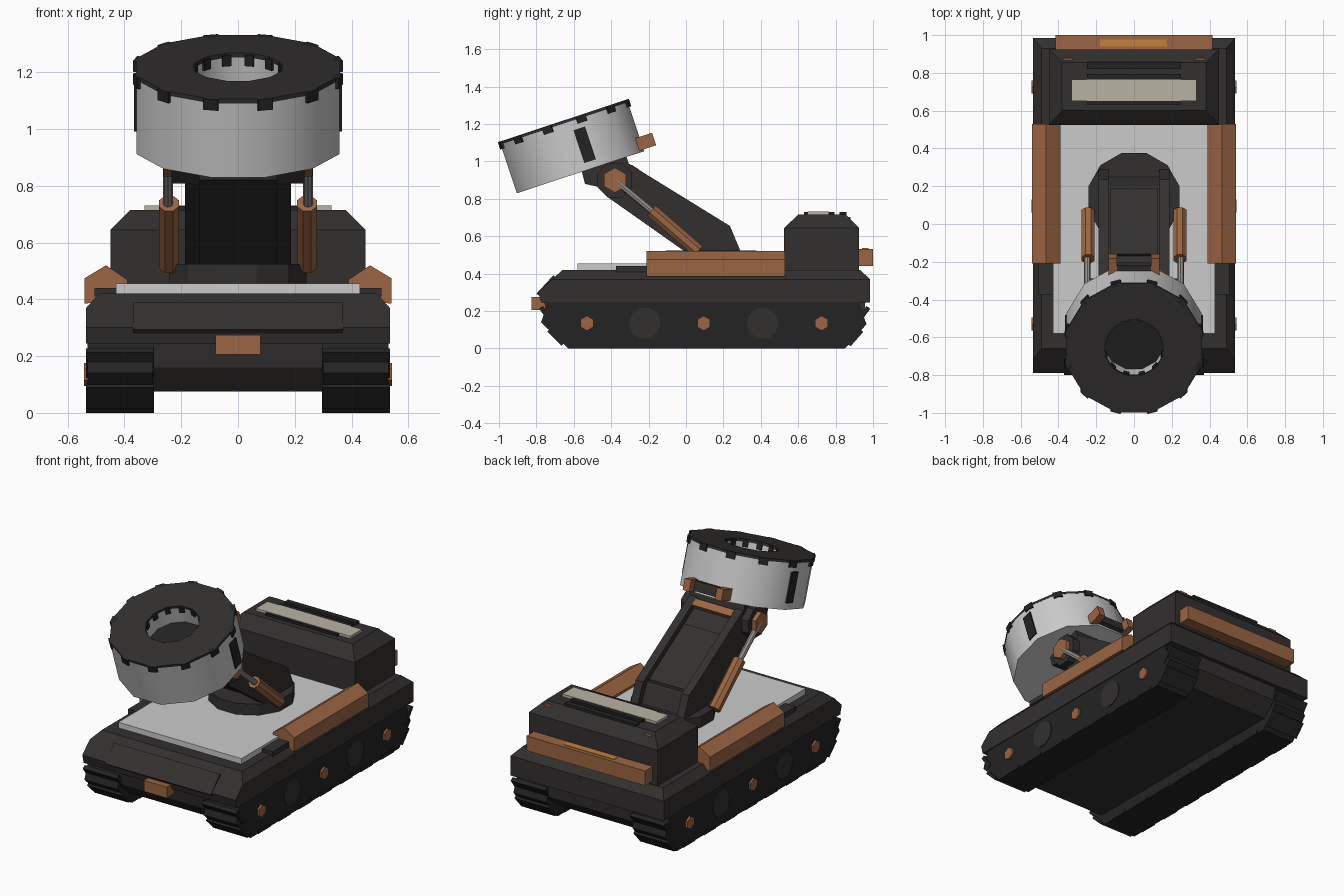
import bpy, bmesh
from math import radians, sin, cos, pi, atan2
from mathutils import Matrix, Vector

if "Cube" in bpy.data.objects:
    bpy.data.objects.remove(bpy.data.objects["Cube"])


def mat(name, rgb):
    m = bpy.data.materials.new(name)
    m.diffuse_color = (*rgb, 1)
    m.use_nodes = True
    m.node_tree.nodes["Principled BSDF"].inputs["Base Color"].default_value = m.diffuse_color
    return m


DARK = mat("dark_metal", (.032, .029, .028))
BLACK = mat("track_black", (.018, .017, .017))
RUST = mat("rust_orange", (.33, .13, .055))
AMBER = mat("amber", (.55, .22, .04))
BEIGE = mat("beige", (.48, .45, .37))
STEEL = mat("steel", (.3, .29, .27))


def make(name, verts, faces, m=None, mtx=None, smooth=False):
    me = bpy.data.meshes.new(name)
    bm = bmesh.new()
    vs = [bm.verts.new(v) for v in verts]
    for f in faces:
        bm.faces.new([vs[i] for i in f])
    if mtx:
        bm.transform(mtx)
    bmesh.ops.recalc_face_normals(bm, faces=bm.faces)
    bm.to_mesh(me)
    bm.free()
    ob = bpy.data.objects.new(name, me)
    bpy.context.collection.objects.link(ob)
    if m:
        me.materials.append(m)
    if smooth:
        bpy.ops.object.select_all(action='DESELECT')
        bpy.context.view_layer.objects.active = ob
        ob.select_set(True)
        bpy.ops.object.shade_smooth_by_angle(angle=radians(40))
    return ob


def loft(name, loops, m=None, mtx=None, smooth=False, closed=False):
    """Skin equal-sized loops; cap the ends, or close into a ring."""
    n, k = len(loops[0]), len(loops)
    faces = [(a * n + i, a * n + (i + 1) % n,
              (a + 1) % k * n + (i + 1) % n, (a + 1) % k * n + i)
             for a in range(k if closed else k - 1) for i in range(n)]
    if not closed:
        faces += [tuple(range(n)), tuple(range((k - 1) * n, k * n))]
    return make(name, [p for l in loops for p in l], faces, m, mtx, smooth)


def box(name, x0, x1, y0, y1, z0, z1, m=None, mtx=None):
    return stack(name, [(x0, x1, y0, y1, z0), (x0, x1, y0, y1, z1)], m, mtx)


def stack(name, levels, m=None, mtx=None):
    return loft(name, [[(a, c, z), (b, c, z), (b, d, z), (a, d, z)]
                       for a, b, c, d, z in levels], m, mtx)


def prism(name, prof, x0, x1, m=None):
    """Side profile (y, z) extruded along x."""
    return loft(name, [[(x, y, z) for y, z in prof] for x in (x0, x1)], m)


def ring(r, z, n, off=0.0):
    return [(r * cos(2 * pi * (i + off) / n), r * sin(2 * pi * (i + off) / n), z)
            for i in range(n)]


def rod(name, a, b, r, n, m, off=0.0):
    a, b = Vector(a), Vector(b)
    mtx = Matrix.Translation(a) @ (b - a).to_track_quat('Z', 'Y').to_matrix().to_4x4()
    return loft(name, [ring(r, 0, n, off), ring(r, (b - a).length, n, off)], m, mtx)


def bar(name, p, q, t, x0, x1, m):
    """Slanted flat bar between two (y, z) points, thickness t."""
    d = Vector((q[0] - p[0], q[1] - p[1])).normalized() * t / 2
    return prism(name, [(p[0] - d.y, p[1] + d.x), (q[0] - d.y, q[1] + d.x),
                        (q[0] + d.y, q[1] - d.x), (p[0] + d.y, p[1] - d.x)], x0, x1, m)


# Hull
stack("lower_hull", [(-.3, .3, -.66, .86, .075), (-.3, .3, -.74, .95, .16),
                     (-.3, .3, -.76, .96, .26)], DARK)
stack("upper_hull", [(-.535, .535, -.775, .985, .245), (-.535, .535, -.79, .985, .3),
                     (-.535, .535, -.715, .985, .37), (-.49, .49, -.66, .93, .42)], DARK)
bar("front_hatch", (-.79, .285), (-.7, .383), .025, -.37, .37, DARK)
box("front_hook", -.08, .08, -.825, -.74, .205, .275, RUST)
box("deck_plate", -.43, .43, -.58, .53, .41, .455)

# Rear cabin with roof details
stack("cabin", [(-.45, .45, .525, .925, .41), (-.45, .45, .525, .925, .645),
                (-.38, .38, .6, .855, .715)], DARK)
for i in range(4):
    y = .65 + i * .063
    box("roof_slat", -.25, .25, y - .018, y + .018, .71, .729, BLACK)
box("roof_panel", -.33, .33, .65, .765, .71, .731, BEIGE)
box("rear_bumper", -.415, .415, .92, 1.0, .44, .533, RUST)
box("rear_light", -.18, .175, .94, .977, .53, .536, AMBER)

# Drum frame: tilted around x
tilt = Matrix.Translation((0, -.61, 1.08)) @ Matrix.Rotation(radians(18.3), 4, 'X')

for s in (-1, 1):
    # Tracks
    prism("track", [(-.63, 0), (.85, 0), (.965, .13), (.92, .25), (-.735, .25),
                    (-.775, .14)], s * .3, s * .53, BLACK)
    bar("rear_cleat", (.91, .13), (.975, .22), .025, s * .296, s * .535, BLACK)
    bar("front_cleat", (-.71, .13), (-.775, .22), .025, s * .296, s * .535, BLACK)
    bar("rear_lower_cleat", (.872, .018), (.94, .095), .02, s * .296, s * .535, BLACK)
    bar("front_lower_cleat", (-.658, .022), (-.735, .097), .02, s * .296, s * .535, BLACK)
    for i in range(7):
        y = -.5 + i * .205
        box("track_pad", *sorted((s * .296, s * .535)), y - .06, y + .06, 0, .02, BLACK)
    for y in (-.53, .095, .725):
        rod("wheel_hub", (s * .5, y, .135), (s * .542, y, .135), .04, 6, RUST, .5)
    for y in (-.22, .41):
        rod("wheel_plate", (s * .5, y, .135), (s * .535, y, .135), .085, 10, DARK)

    # Side lockers and small deck boxes
    loft("side_locker", [[(s * x, y, z) for x, z in
                          ((.39, .40), (.39, .47), (.465, .52), (.54, .475), (.54, .385))]
                         for y in (-.21, .53)], RUST)
    box("deck_box", *sorted((s * .43, s * .505)), -.375, -.2, .41, .44, DARK)
    box("cabin_marker", *sorted((s * .325, s * .375)), .868, .88, .67, .702, RUST)

    # Arm cheeks
    prism("arm_cheek", [(.3, .5), (.235, .655), (-.3, .985), (-.36, 1.0), (-.45, .96),
                        (-.47, .86), (-.42, .81), (.02, .5)], s * .135, s * .187, DARK)
    rod("pivot_disc", (s * .18, -.38, .9), (s * .235, -.38, .9), .1, 8, DARK, .5)

    # Lifting pistons
    rod("piston_sleeve", (s * .243, .065, .52), (s * .243, -.185, .738), .038, 8, RUST, .5)
    rod("piston_rod", (s * .247, -.17, .725), (s * .247, -.38, .9), .018, 8, STEEL)

    # Drum side plates and rear lugs
    box("drum_side_plate", *sorted((s * .34, s * .366)), .035, .1, -.105, .08, BLACK, tilt)
    box("drum_lug", *sorted((s * .09, s * .135)), .33, .43, -.135, -.065, RUST, tilt)

# Turntable and arm core
loft("turntable", [ring(.25, .44, 12, .5), ring(.25, .525, 12, .5)], DARK,
     Matrix.Translation((0, .135, 0)))
prism("arm_core", [(.26, .5), (.2, .635), (-.3, .945), (-.42, .88), (-.4, .82),
                   (.03, .52)], -.14, .14, DARK)
prism("arm_panel", [(.19, .62), (.19, .66), (-.16, .877), (-.18, .85)], -.125, .125, DARK)
rod("pivot_pin", (-.262, -.38, .9), (.262, -.38, .9), .067, 6, RUST, .5)
bar("arm_end_bar", (-.26, .945), (-.3, .97), .03, -.135, .135, RUST)
prism("drum_bracket", [(-.56, .96), (-.54, .88), (-.45, .86), (-.3, .97), (-.32, 1.03)],
      -.19, .19, DARK)
box("drum_latch", -.09, .09, .33, .385, -.13, -.07, DARK, tilt)

# Drum: open ring wall, dark rim, floor and teeth
R, N = .371, 12
loft("drum_wall", [ring(R, -.145, N, .5), ring(R, .135, N, .5),
                   ring(.165, .135, N, .5), ring(.165, -.145, N, .5)],
     None, tilt, True, True)
loft("drum_base", [ring(.17, -.145, N, .5), ring(.17, -.13, N, .5)], None, tilt)
loft("drum_floor", [ring(.168, -.1, N, .5), ring(.168, .02, N, .5)], BLACK, tilt)
loft("drum_rim", [ring(R + .001, .13, N, .5), ring(R + .001, .146, N, .5),
                  ring(.16, .146, N, .5), ring(.16, .13, N, .5)], DARK, tilt, False, True)
for i in range(N):
    turn = tilt @ Matrix.Rotation(2 * pi * (i + .5) / N, 4, 'Z')
    box("rim_tooth", .345, .375, -.027, .027, .105, .146, BLACK, turn)
    box("inner_tooth", .15, .18, -.016, .016, .1, .14, BLACK, turn)
